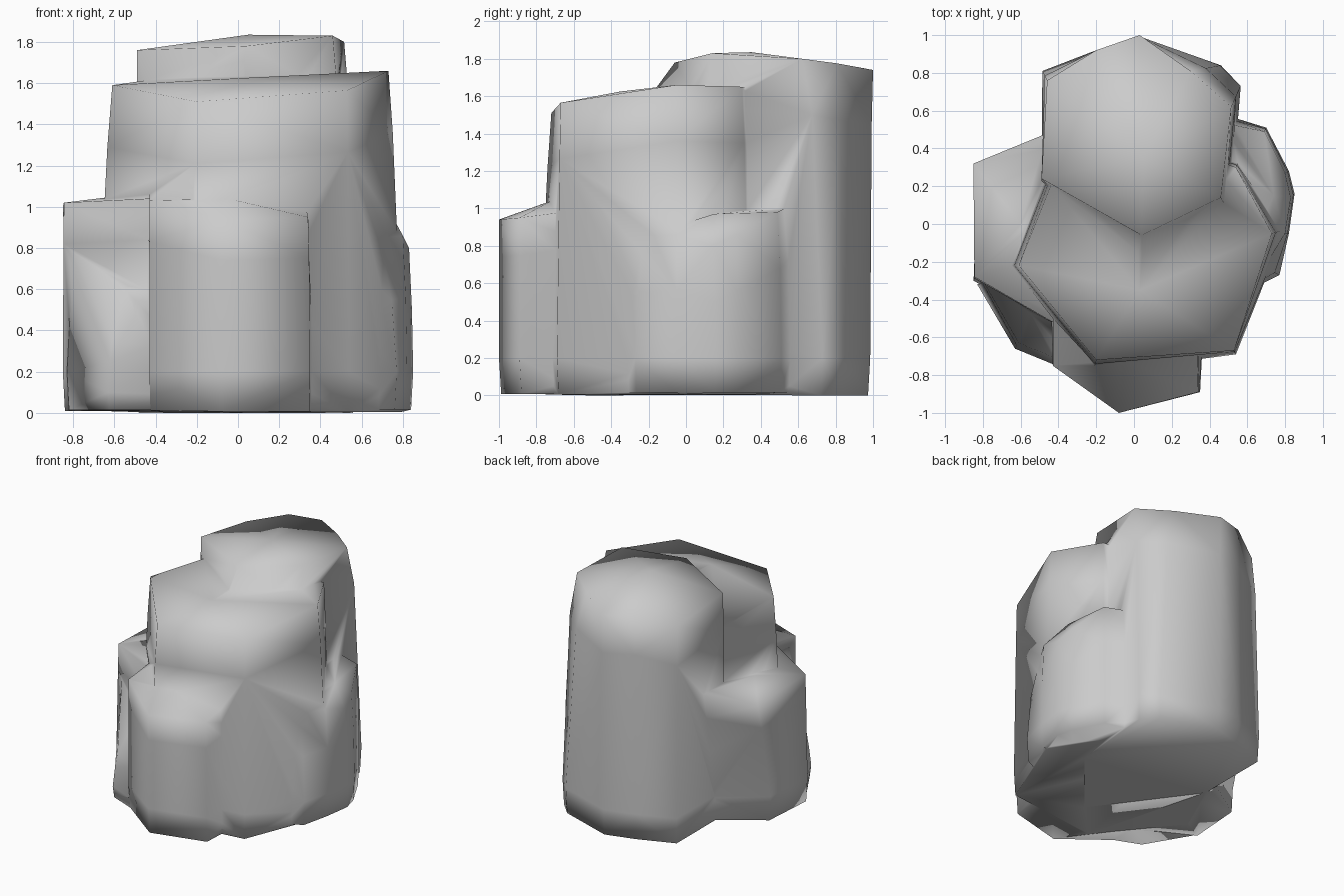
import bpy, bmesh

if "Cube" in bpy.data.objects:
    bpy.data.objects.remove(bpy.data.objects["Cube"])


def pillar(name, ring, peak, base_z, drop, hold):
    """Rough stone column. ring: (top x, top y, top z, base x, base y).
    peak: one interior point on top. hold: how far the shoulder keeps the base outline."""
    bm = bmesh.new()
    n = len(ring)

    def lerp(a, b, t):
        return a + (b - a) * t

    loops = [[], [], [], []]
    for tx, ty, tz, bx, by in ring:
        sh = tz - drop
        loops[0].append(bm.verts.new((bx * .988, by * .988, base_z)))
        loops[1].append(bm.verts.new((bx, by, min(.2, sh * .4))))
        loops[2].append(bm.verts.new((lerp(tx, bx, hold), lerp(ty, by, hold), sh)))
        loops[3].append(bm.verts.new((tx, ty, tz)))
    for lo, hi in zip(loops, loops[1:]):
        for i in range(n):
            j = (i + 1) % n
            bm.faces.new((lo[i], lo[j], hi[j], hi[i]))
    apex = bm.verts.new(peak)
    for i in range(n):
        bm.faces.new((loops[3][i], loops[3][(i + 1) % n], apex))
    bm.faces.new(loops[0][::-1])
    bmesh.ops.recalc_face_normals(bm, faces=bm.faces)
    bmesh.ops.triangulate(bm, faces=bm.faces)
    me = bpy.data.meshes.new(name)
    bm.to_mesh(me)
    bm.free()
    ob = bpy.data.objects.new(name, me)
    bpy.context.collection.objects.link(ob)
    return ob


# tall rear column with a domed top
rear = pillar("rock", [
    (.03, 1, 1.74, .03, .985), (-.2, .92, 1.755, -.2, .92),
    (-.46, .76, 1.69, -.485, .81), (-.49, .24, 1.76, -.49, .22),
    (.04, -.06, 1.78, .05, -.5), (.46, .14, 1.83, .51, .05),
    (.515, .62, 1.80, .565, .73), (.3, .81, 1.775, .46, .84)],
    (.05, .35, 1.835), 0, .3, .5)

# broad middle column
middle = pillar("middle_column", [
    (-.61, -.22, 1.59, -.69, -.22), (-.2, -.72, 1.51, -.22, -.79),
    (.53, -.67, 1.565, .54, -.69), (.73, -.05, 1.66, .8, -.03),
    (.54, .3, 1.65, .56, .34), (0, .5, 1.66, 0, .5),
    (-.45, .2, 1.62, -.5, .26)],
    (.03, -.35, 1.625), .004, .3, .3)

# low front step
front = pillar("front_step", [
    (-.08, -1, .94, -.08, -1), (.34, -.89, .95, .35, -.89),
    (.33, -.5, 1.0, .37, -.5), (-.3, -.4, 1.07, -.3, -.4),
    (-.43, -.5, 1.06, -.43, -.5), (-.43, -.75, 1.03, -.43, -.75)],
    (-.05, -.72, 1.04), .007, .2, .5)

# left step
left = pillar("left_step", [
    (-.85, .32, 1.0, -.82, .12), (-.845, -.28, 1.02, -.85, -.3),
    (-.43, -.52, 1.04, -.45, -.52), (-.2, 0, 1.06, -.2, 0),
    (-.46, .48, 1.05, -.46, .36)],
    (-.6, 0, 1.05), .01, .2, .3)

# sloping foot at the front left
foot = pillar("left_foot", [
    (-.80, -.3, .8, -.83, -.32), (-.61, -.63, .35, -.63, -.66),
    (-.41, -.71, .33, -.41, -.75), (-.3, -.45, .8, -.3, -.45)],
    (-.55, -.47, .6), .013, .1, .5)

# rounded right step
right = pillar("right_step", [
    (.5, .53, 1.0, .54, .56), (.69, .49, .98, .7, .51),
    (.80, .27, .86, .82, .28), (.83, .14, .80, .85, .16),
    (.80, -.05, .86, .82, -.05), (.69, -.23, .85, .77, -.27),
    (.5, -.35, .8, .55, -.38), (.3, .1, 1.0, .3, .1)],
    (.74, .15, .97), .016, .3, .7)

# fuse the columns into one stone
bpy.context.view_layer.objects.active = rear
for part in (middle, front, left, foot, right):
    m = rear.modifiers.new("fuse", 'BOOLEAN')
    m.operation = 'UNION'
    m.solver = 'EXACT'
    m.object = part
    bpy.ops.object.modifier_apply(modifier=m.name)
    bpy.data.objects.remove(part, do_unlink=True)

# clean slivers left by fusing, then shade the whole stone smooth
bm = bmesh.new()
bm.from_mesh(rear.data)
bmesh.ops.remove_doubles(bm, verts=bm.verts, dist=.015)
bmesh.ops.recalc_face_normals(bm, faces=bm.faces)
bm.to_mesh(rear.data)
bm.free()
rear.select_set(True)
bpy.ops.object.shade_smooth()
